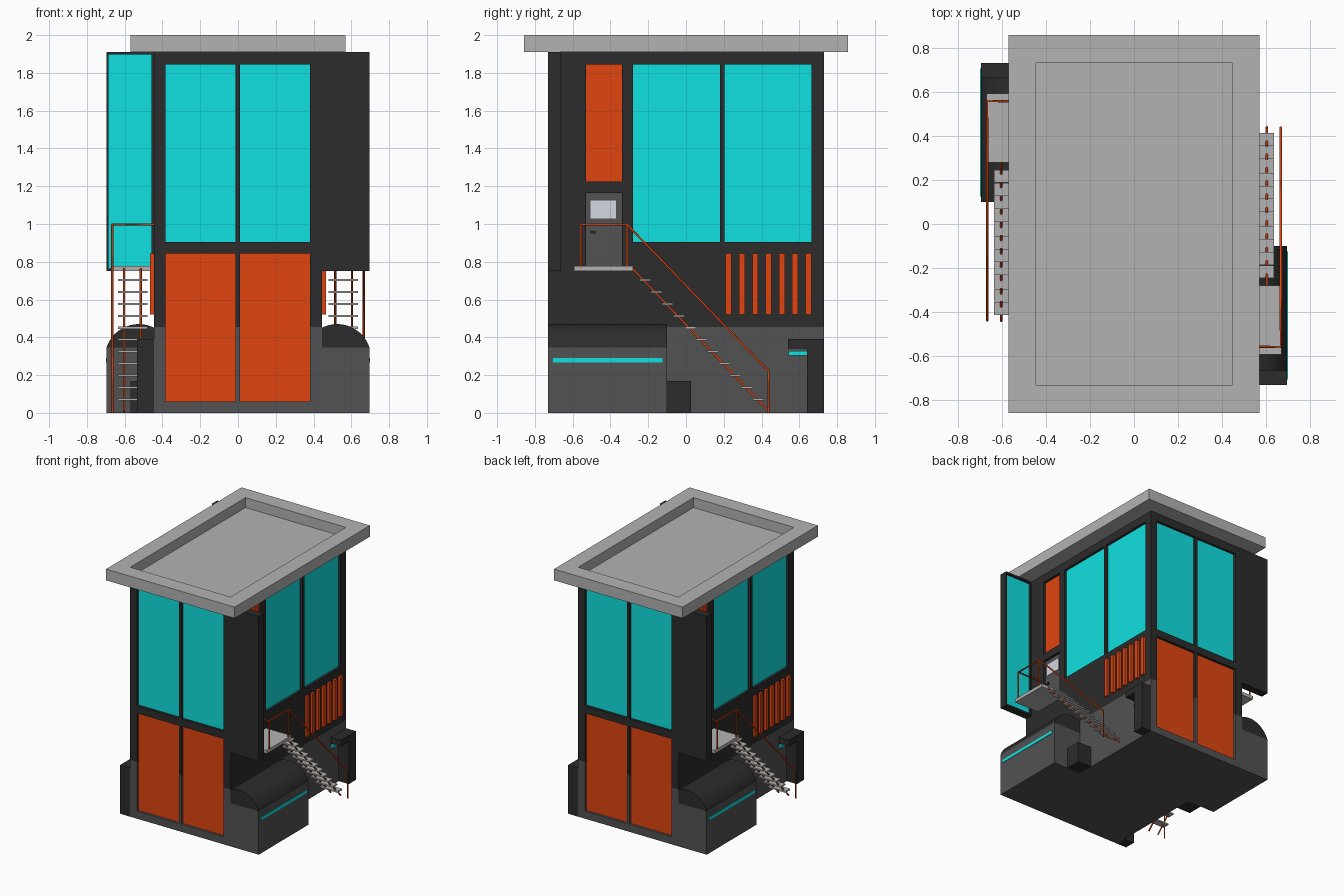
import bpy, bmesh, math
from mathutils import Matrix, Vector

if "Cube" in bpy.data.objects:
    bpy.data.objects.remove(bpy.data.objects["Cube"])


def material(name, rgb):
    m = bpy.data.materials.new(name)
    m.diffuse_color = (*rgb, 1)
    m.use_nodes = True
    m.node_tree.nodes["Principled BSDF"].inputs["Base Color"].default_value = m.diffuse_color
    return m


DARK = material("dark_wall", (0.025, 0.025, 0.025))
MID = material("mid_grey", (0.085, 0.085, 0.085))
PALE = material("pale_grey", (0.45, 0.45, 0.45))
ORANGE = material("orange", (0.75, 0.06, 0.005))
CYAN = material("cyan_glass", (0.005, 0.75, 0.75))
LIGHT = material("light_glass", (0.65, 0.68, 0.75))


def add(name, data, mat, twin):
    """Link an object and, if wanted, a copy turned half way round z."""
    if mat:
        data.materials.append(mat)
    ob = bpy.data.objects.new(name, data)
    bpy.context.collection.objects.link(ob)
    if twin:
        other = bpy.data.objects.new(name + "_opposite", data)
        other.rotation_euler.z = math.pi
        bpy.context.collection.objects.link(other)
    return ob


def boxes(name, items, mat=None, twin=True):
    """One mesh of boxes, each given as (x0, x1, y0, y1, z0, z1)."""
    bm = bmesh.new()
    for x0, x1, y0, y1, z0, z1 in items:
        centre = Vector(((x0 + x1) / 2, (y0 + y1) / 2, (z0 + z1) / 2))
        size = (x1 - x0, y1 - y0, z1 - z0, 1)
        bmesh.ops.create_cube(bm, size=1, matrix=Matrix.Translation(centre) @ Matrix.Diagonal(size))
    me = bpy.data.meshes.new(name)
    bm.to_mesh(me)
    bm.free()
    return add(name, me, mat, twin)


def bars(name, paths, mat, radius=0.006):
    """Thin tubes along straight-segment paths."""
    cu = bpy.data.curves.new(name, 'CURVE')
    cu.dimensions = '3D'
    cu.bevel_depth, cu.bevel_resolution, cu.use_fill_caps = radius, 1, True
    for pts in paths:
        sp = cu.splines.new('POLY')
        sp.points.add(len(pts) - 1)
        for p, co in zip(sp.points, pts):
            p.co = (*co, 1)
    return add(name, cu, mat, True)


def cut(ob, items):
    """Cut boxes out of an object and apply the result."""
    tool = boxes("cutter", items, None, False)
    tool.hide_render = True
    mod = ob.modifiers.new("cut", 'BOOLEAN')
    mod.operation, mod.solver, mod.object = 'DIFFERENCE', 'EXACT', tool
    bpy.context.view_layer.objects.active = ob
    bpy.ops.object.modifier_apply(modifier="cut")
    bpy.data.objects.remove(tool)


W, D, H, BASE = 0.445, 0.73, 1.91, 0.455


def front(a, d0, d1):
    """Box behind the front wall from depth d0 to d1; a = (x0, x1, z0, z1)."""
    return (a[0], a[1], -D + d0, -D + d1, a[2], a[3])


def side(a, d0, d1):
    """Box behind the right wall from depth d0 to d1; a = (y0, y1, z0, z1)."""
    return (W - d1, W - d0, a[0], a[1], a[2], a[3])


# Openings in the walls
front_glass = [(-0.385, -0.013, 0.905, 1.845), (0.011, 0.382, 0.905, 1.845)]
front_doors = [(-0.385, -0.013, 0.06, 0.845), (0.011, 0.382, 0.06, 0.845)]
side_glass = [(-0.28, 0.18, 0.905, 1.845), (0.205, 0.665, 0.905, 1.845)]
side_panel = [(-0.53, -0.34, 1.225, 1.845)]
side_door = [(-0.53, -0.34, 0.775, 1.163)]
holes = [front(a, -0.05, 0.03) for a in front_glass + front_doors]
holes += [side(a, -0.05, 0.03) for a in side_glass + side_panel + side_door]
holes += [(-b[1], -b[0], -b[3], -b[2], b[4], b[5]) for b in holes]

# Walls and plinth
cut(boxes("tower_walls", [(-W, W, -D, D, BASE, H)], DARK, False), holes)
cut(boxes("plinth", [(-W, W, -D, D, 0, BASE)], MID, False), holes)

# Glass, doors and panels set back in the openings
boxes("front_windows", [front(a, 0.02, 0.04) for a in front_glass], CYAN)
boxes("front_doors", [front(a, 0.02, 0.04) for a in front_doors], ORANGE)
boxes("side_windows", [side(a, 0.02, 0.04) for a in side_glass], CYAN)
boxes("side_panel", [side(a, 0.02, 0.04) for a in side_panel], ORANGE)
boxes("side_door", [side(a, 0.02, 0.04) for a in side_door], MID)
boxes("side_door_window", [side((-0.505, -0.37, 1.03, 1.125), 0.016, 0.03)], LIGHT)
boxes("side_door_handle", [side((-0.505, -0.48, 0.95, 0.963), 0.008, 0.03)], DARK)

# Roof rim and sunken roof deck
RX, RY = 0.57, 0.857
rim = boxes("roof_rim", [(-RX, RX, -RY, RY, H, 2.0)], PALE, False)
cut(rim, [(-W, W, -D, D, H + 0.01, 2.1)])

# Side wing with a window facing away from the near end
wing = boxes("side_wing", [(W, 0.695, -D, -0.665, 0.75, H)], DARK, False)
cut(wing, [(0.457, 0.686, -0.69, -0.6, 0.765, 1.897)])
add("side_wing_opposite", wing.data, None, False).rotation_euler.z = math.pi
boxes("wing_window", [(0.457, 0.686, -0.70, -0.685, 0.765, 1.897)], CYAN)

# Side annex with a curved cover
boxes("annex", [(W, 0.695, -D, -0.10, 0, 0.347)], MID)
boxes("annex_light_strip", [(0.69, 0.699, -0.705, -0.125, 0.266, 0.29)], CYAN)
bm = bmesh.new()
arc = [math.radians(19.2 + 97.2 * i / 16) for i in range(17)]
profile = [(W, 0.345)] + [(0.695, 0.345)] + [(0.525 + 0.18 * math.cos(t), 0.29 + 0.18 * math.sin(t)) for t in arc]
face = bm.faces.new([bm.verts.new((x, -D, z)) for x, z in profile])
new = bmesh.ops.extrude_face_region(bm, geom=[face])["geom"]
bmesh.ops.translate(bm, vec=(0, D - 0.10, 0), verts=[v for v in new if isinstance(v, bmesh.types.BMVert)])
bmesh.ops.remove_doubles(bm, verts=bm.verts, dist=0.0001)
bmesh.ops.recalc_face_normals(bm, faces=bm.faces)
me = bpy.data.meshes.new("annex_cover")
bm.to_mesh(me)
bm.free()
cover = add("annex_cover", me, DARK, True)
bpy.context.view_layer.objects.active = cover
cover.select_set(True)
bpy.ops.object.shade_smooth_by_angle(angle=math.radians(30))

# Low box beside the annex, and the corner post with its canopy and light
boxes("low_box", [(W, 0.57, -0.10, 0.027, 0, 0.17)], DARK)
boxes("corner_post", [(W, 0.535, 0.64, D, 0, 0.39), (W, 0.535, 0.54, 0.64, 0.34, 0.39)], DARK)
boxes("canopy_light", [(W - 0.01, 0.465, 0.543, 0.64, 0.305, 0.327)], CYAN)

# Row of fins on the side wall
fins = [0.21 + 0.0705 * i for i in range(7)]
boxes("side_fins", [(W - 0.01, 0.466, y, y + 0.031, 0.52, 0.843) for y in fins], ORANGE)

# Landing and stair treads
boxes("landing", [(W, 0.67, -0.592, -0.28, 0.75, 0.777)], PALE)
boxes("stair_treads", [(0.48, 0.635, -0.246 + 0.06 * i, -0.188 + 0.06 * i, 0.698 - 0.0632 * i, 0.709 - 0.0632 * i)
                       for i in range(11)], PALE)

# Stringers and handrail
bars("stair_stringers", [[(x, -0.285, 0.765), (x, 0.44, 0.006)] for x in (0.515, 0.603)], ORANGE)
R = 0.666
bars("handrail", [
    [(W, -0.557, 0.997), (R, -0.557, 0.997), (R, -0.312, 0.997), (R, 0.437, 0.222), (R, 0.437, 0)],
    [(R, -0.557, 0.77), (R, -0.557, 0.997)],
    [(R, -0.312, 0.77), (R, -0.312, 0.997)]], ORANGE)
